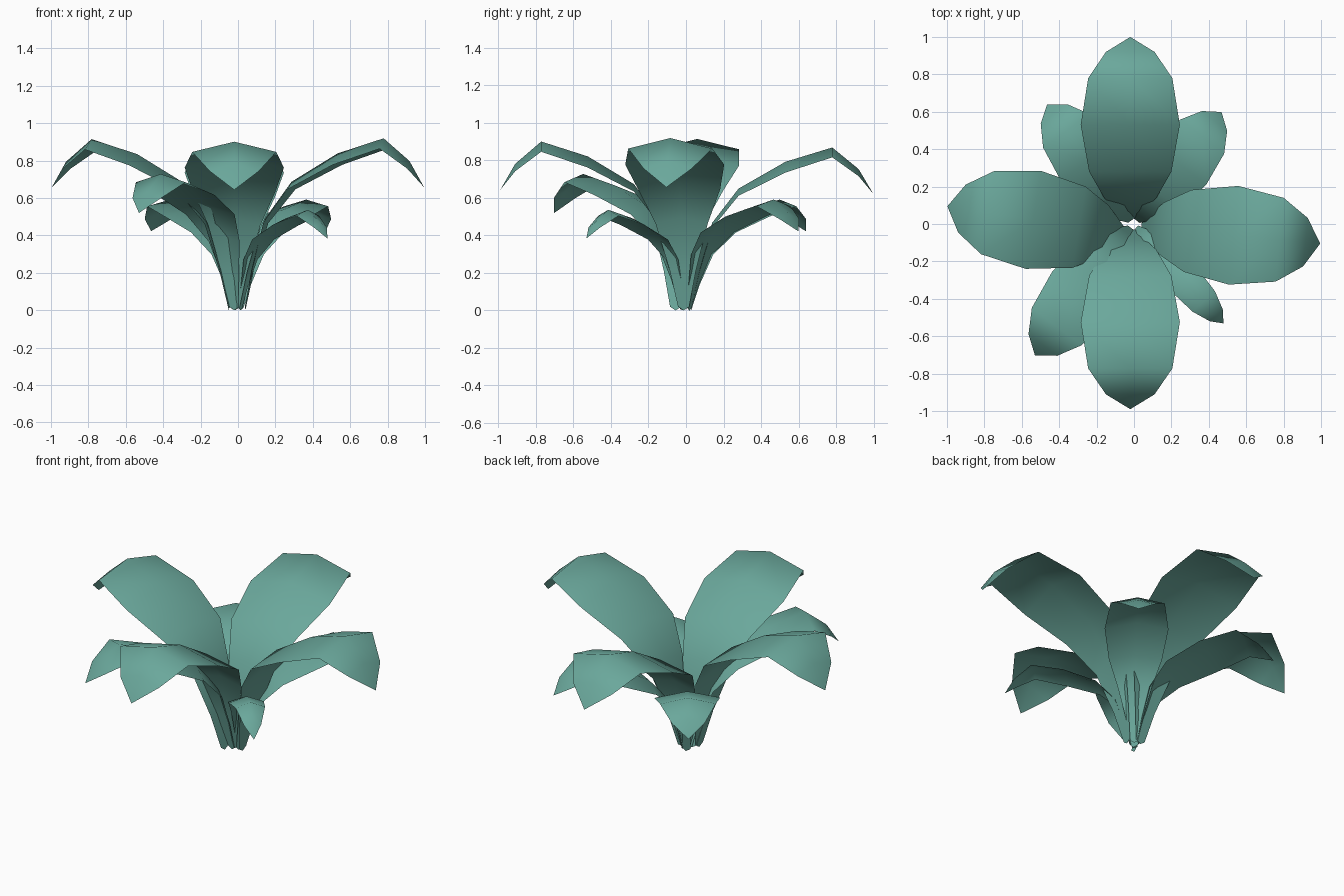
import bpy, math
from mathutils import Vector

cube = bpy.data.objects.get("Cube")
if cube:
    bpy.data.objects.remove(cube, do_unlink=True)

# Single leaf colour
green = bpy.data.materials.new("teal_green")
green.use_nodes = True
colour = (0.145, 0.39, 0.33, 1)
green.diffuse_color = colour
bsdf = green.node_tree.nodes["Principled BSDF"]
bsdf.inputs["Base Color"].default_value = colour
bsdf.inputs["Roughness"].default_value = 0.9

# Leaf rows: reach, half width, midrib height, edge height
ROWS = [(0.03, 0.03, 0.0, 0.02),
        (0.07, 0.07, 0.22, 0.21),
        (0.14, 0.14, 0.49, 0.46),
        (0.28, 0.22, 0.68, 0.64),
        (0.53, 0.265, 0.83, 0.77),
        (0.78, 0.225, 0.91, 0.855),
        (0.92, 0.13, 0.79, 0.75)]
TIP = (1.0, 0.65)


def leaf(name, angle, reach, width, height, base=(0, 0)):
    """Arching sheet with a raised midrib and a drooping pointed tip."""
    a = math.radians(angle)
    out = Vector((math.cos(a), math.sin(a), 0))
    side = Vector((-math.sin(a), math.cos(a), 0))
    origin = Vector((*base, 0))

    def point(r, w, z):
        return origin + out * r * reach + side * w * width + Vector((0, 0, z * height))

    verts = []
    for r, w, mid, edge in ROWS:
        verts += [point(r, -w, edge), point(r, 0, mid), point(r, w, edge)]
    verts.append(point(TIP[0], 0, TIP[1]))
    faces = []
    for row in range(len(ROWS) - 1):
        for col in range(2):
            i = row * 3 + col
            faces.append((i, i + 3, i + 4, i + 1))
    tip = len(verts) - 1
    faces += [(tip - 3, tip, tip - 2), (tip - 2, tip, tip - 1)]

    mesh = bpy.data.meshes.new(name)
    mesh.from_pydata(verts, [], faces)
    mesh.materials.append(green)
    mesh.polygons.foreach_set("use_smooth", [True] * len(faces))
    obj = bpy.data.objects.new(name, mesh)
    bpy.context.collection.objects.link(obj)


# Four broad upper leaves
leaf("front_leaf", -90, 0.99, 1, 0.99, (-0.02, 0))
leaf("back_leaf", 90, 1, 1, 0.955, (-0.02, 0))
leaf("left_leaf", -5.5, 0.99, 1, 1.01, (0.01, -0.01))
leaf("right_leaf", 171, 0.99, 1, 1.005, (-0.02, -0.06))

# Four lower leaves on the diagonals
leaf("front_right_lower_leaf", 233, 0.88, 0.74, 0.8)
leaf("back_right_lower_leaf", 126, 0.79, 0.68, 0.65)
leaf("back_left_lower_leaf", 52, 0.76, 0.66, 0.65)
leaf("front_left_lower_leaf", -48, 0.715, 0.36, 0.59)
